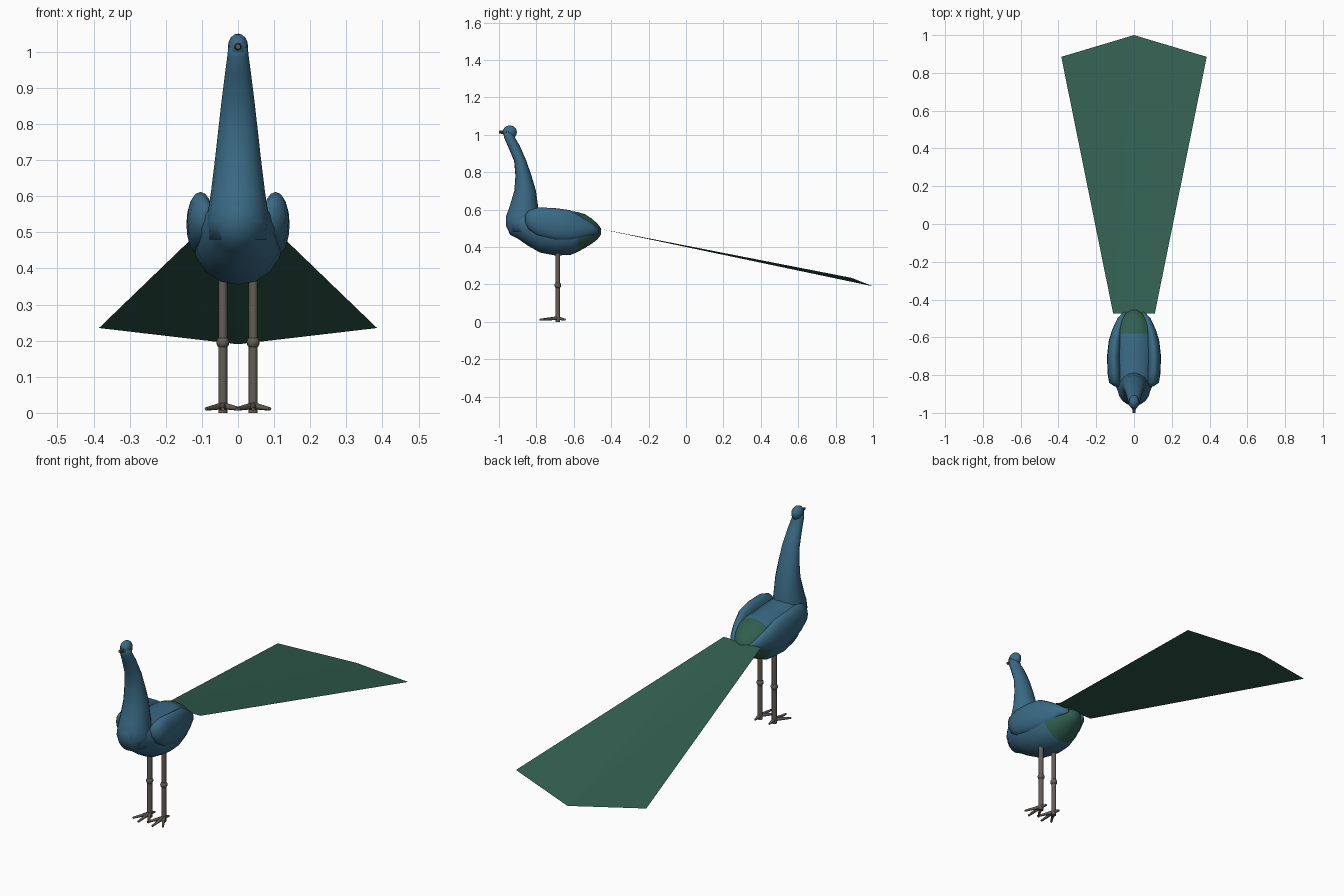
import bpy, bmesh, math
from mathutils import Vector

if "Cube" in bpy.data.objects:
    bpy.data.objects.remove(bpy.data.objects["Cube"])


def material(name, rgb):
    m = bpy.data.materials.new(name)
    m.diffuse_color = (*rgb, 1)
    m.use_nodes = True
    m.node_tree.nodes["Principled BSDF"].inputs["Base Color"].default_value = m.diffuse_color
    return m


BLUE = material("peacock_blue", (0.042, 0.145, 0.235))
GREEN = material("feather_green", (0.031, 0.115, 0.08))
GREY = material("leg_grey", (0.125, 0.11, 0.095))


def finish(bm, name, mats, smooth=True):
    bmesh.ops.recalc_face_normals(bm, faces=bm.faces[:])
    me = bpy.data.meshes.new(name)
    bm.to_mesh(me)
    bm.free()
    for m in mats:
        me.materials.append(m)
    ob = bpy.data.objects.new(name, me)
    bpy.context.collection.objects.link(ob)
    if smooth:
        me.shade_smooth()
    return ob


def loft(rings, n=16):
    """Skin elliptical rings; each ring is (centre, half-axis u, half-axis v)."""
    bm = bmesh.new()
    loops = []
    for c, u, v in rings:
        c, u, v = Vector(c), Vector(u), Vector(v)
        loops.append([bm.verts.new(c + u * math.cos(2 * math.pi * i / n)
                                   + v * math.sin(2 * math.pi * i / n)) for i in range(n)])
    for a, b in zip(loops, loops[1:]):
        for i in range(n):
            j = (i + 1) % n
            bm.faces.new((a[i], a[j], b[j], b[i]))
    bm.faces.new(loops[0])
    bm.faces.new(loops[-1])
    return bm


def along_y(rows):
    return [((x, y, z), (rx, 0, 0), (0, 0, rz)) for y, x, z, rx, rz in rows]


def rod(bm, a, b, r1, r2, n=8):
    """Tapered cylinder between two points."""
    a, b = Vector(a), Vector(b)
    d = b - a
    mat = d.to_track_quat('Z', 'Y').to_matrix().to_4x4()
    mat.translation = (a + b) / 2
    bmesh.ops.create_cone(bm, cap_ends=True, segments=n, radius1=r1, radius2=r2,
                          depth=d.length, matrix=mat)


def ball(bm, c, size, n=12):
    r = bmesh.ops.create_uvsphere(bm, u_segments=n, v_segments=n // 2 + 2, radius=1)
    for v in r["verts"]:
        v.co = Vector(c) + Vector([v.co[i] * size[i] for i in range(3)])


# Torso, with a green rump
torso = finish(loft(along_y([
    (-0.963, 0, 0.54, 0.02, 0.025), (-0.94, 0, 0.535, 0.055, 0.07),
    (-0.90, 0, 0.53, 0.08, 0.085), (-0.85, 0, 0.51, 0.10, 0.10),
    (-0.78, 0, 0.485, 0.12, 0.115), (-0.70, 0, 0.475, 0.125, 0.12),
    (-0.62, 0, 0.475, 0.12, 0.118), (-0.58, 0, 0.48, 0.112, 0.107),
    (-0.54, 0, 0.485, 0.097, 0.09), (-0.505, 0, 0.485, 0.077, 0.068),
    (-0.475, 0, 0.483, 0.05, 0.043), (-0.455, 0, 0.483, 0.02, 0.018)])),
    "torso", [BLUE, GREEN])
for p in torso.data.polygons:
    p.material_index = 1 if p.center.y > -0.585 else 0

# Neck: (height, front, back, half width)
finish(loft([((0, (f + b) / 2, z), (w, 0, 0), (0, (b - f) / 2, 0)) for z, f, b, w in [
    (0.48, -0.94, -0.81, 0.08), (0.53, -0.962, -0.79, 0.086),
    (0.57, -0.96, -0.785, 0.081), (0.61, -0.945, -0.79, 0.075),
    (0.70, -0.918, -0.802, 0.064), (0.78, -0.912, -0.826, 0.055),
    (0.86, -0.919, -0.853, 0.046), (0.94, -0.953, -0.888, 0.036),
    (0.985, -0.973, -0.915, 0.030), (1.02, -0.978, -0.92, 0.026)]]), "neck", [BLUE])

# Head and beak
bm = bmesh.new()
ball(bm, (0, -0.942, 1.014), (0.028, 0.038, 0.036))
finish(bm, "head", [BLUE])
bm = bmesh.new()
rod(bm, (0, -0.965, 1.014), (0, -1.0, 1.014), 0.012, 0.007, 10)
finish(bm, "beak", [GREY], False)

for s, side in ((-1, "left"), (1, "right")):
    # Folded wing
    finish(loft(along_y([(y, s * x, z, rx, rz) for y, x, z, rx, rz in [
        (-0.86, 0.09, 0.55, 0.012, 0.02), (-0.84, 0.10, 0.545, 0.032, 0.052),
        (-0.79, 0.104, 0.535, 0.036, 0.077), (-0.70, 0.107, 0.522, 0.036, 0.086),
        (-0.62, 0.10, 0.515, 0.034, 0.082), (-0.56, 0.088, 0.505, 0.028, 0.058),
        (-0.50, 0.068, 0.495, 0.02, 0.03), (-0.465, 0.048, 0.487, 0.008, 0.012)]])),
        side + "_wing", [BLUE])

    # Leg with knee joint and four toes
    x, y = s * 0.042, -0.685
    bm = bmesh.new()
    rod(bm, (x, y, 0), (x, y, 0.39), 0.0125, 0.0125, 12)
    ball(bm, (x, y, 0.195), (0.018, 0.018, 0.018))
    for dx, dy in ((-0.046, -0.075), (0, -0.098), (0.046, -0.075), (0, 0.042)):
        rod(bm, (x, y, 0.02), (x + dx, y + dy, 0.011), 0.01, 0.005)
    leg = finish(bm, side + "_leg", [GREY])
    bpy.ops.object.select_all(action='DESELECT')
    leg.select_set(True)
    bpy.context.view_layer.objects.active = leg
    bpy.ops.object.shade_smooth_by_angle(angle=math.radians(50))

# Flat train of tail feathers
bm = bmesh.new()
pts = [(-0.11, -0.475, 0.5), (0.11, -0.475, 0.5), (0.385, 0.885, 0.235),
       (0, 1.0, 0.19), (-0.385, 0.885, 0.235)]
a, b, c, d, e = [bm.verts.new(p) for p in pts]
for f in ((a, b, d), (b, c, d), (a, d, e)):
    bm.faces.new(f)
train = finish(bm, "tail_train", [GREEN], False)
if train.data.polygons[0].normal.z < 0:
    train.data.flip_normals()
